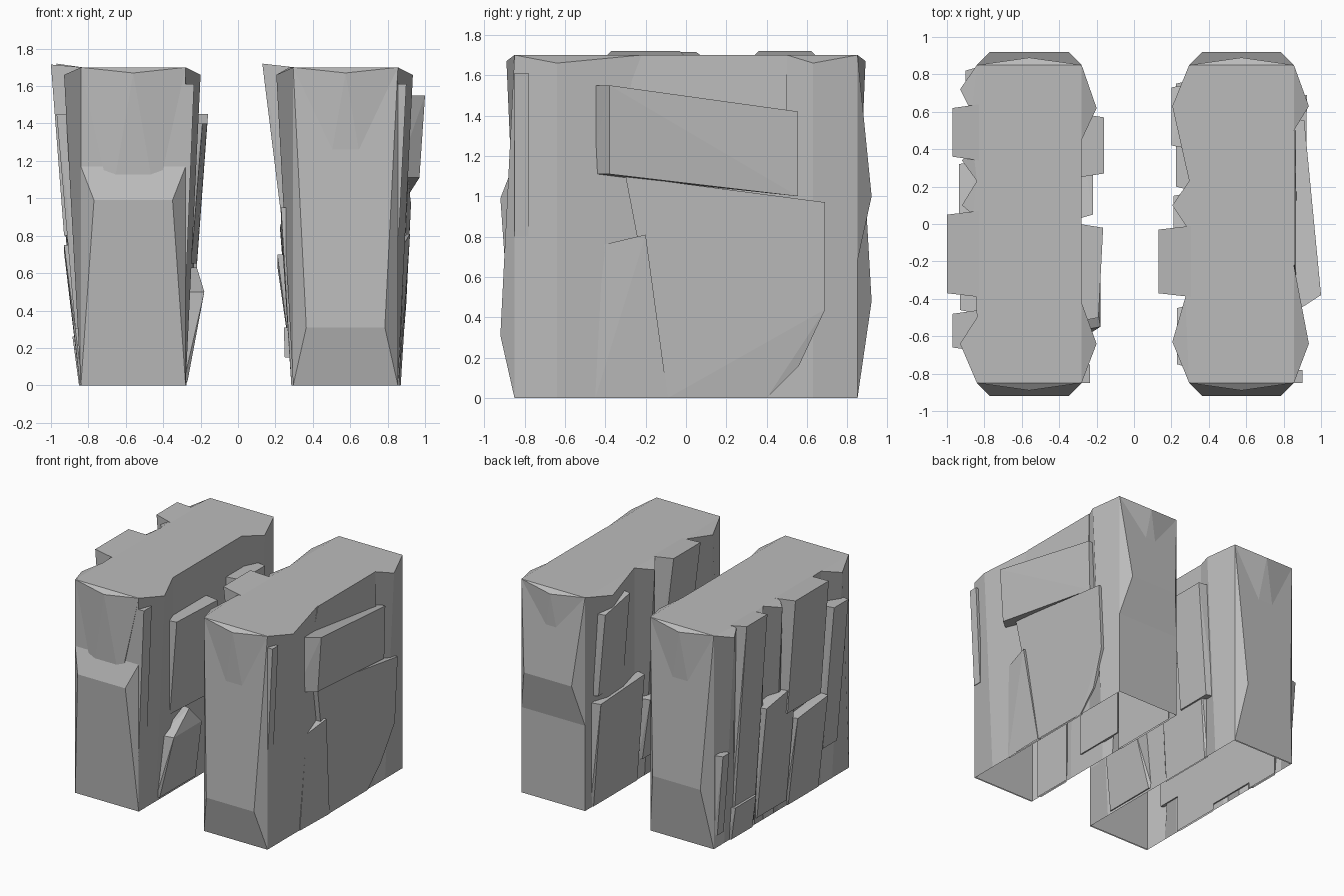
import bpy
import bmesh

cube = bpy.data.objects.get("Cube")
if cube:
    bpy.data.objects.remove(cube, do_unlink=True)

stone = bpy.data.materials.new("grey stone")
stone.use_nodes = True
GREY = (0.5, 0.5, 0.5, 1)
stone.diffuse_color = GREY
stone.node_tree.nodes["Principled BSDF"].inputs["Base Color"].default_value = GREY

HALF, END, TOP = 0.28, 0.85, 1.7
CENTRE = {"right": -0.56, "left": 0.575}


def finish(name, bm):
    """Orient the faces, open the underside and make the object."""
    bmesh.ops.recalc_face_normals(bm, faces=bm.faces)
    floor = [f for f in bm.faces if all(v.co.z < 0.001 for v in f.verts)]
    bmesh.ops.delete(bm, geom=floor, context="FACES")
    mesh = bpy.data.meshes.new(name)
    bm.to_mesh(mesh)
    bm.free()
    mesh.materials.append(stone)
    obj = bpy.data.objects.new(name, mesh)
    bpy.context.collection.objects.link(obj)


def hull(name, points):
    bm = bmesh.new()
    for p in points:
        bm.verts.new(p)
    res = bmesh.ops.convex_hull(bm, input=bm.verts)
    junk = [v for v in res["geom_interior"] + res["geom_unused"]
            if isinstance(v, bmesh.types.BMVert)]
    bmesh.ops.delete(bm, geom=list(set(junk)), context="VERTS")
    bmesh.ops.dissolve_limit(bm, angle_limit=0.02, verts=bm.verts, edges=bm.edges)
    finish(name, bm)


def wall(side, low_side, high_side):
    """Straight block at the foot with ridges that lean out towards the top.
    Each side is a list of (y, how far the point leans out)."""
    cx = CENTRE[side]
    outline = [(-1, y, out) for y, out in low_side]
    outline += [(1, y, out) for y, out in reversed(high_side)]
    bm = bmesh.new()
    foot = [bm.verts.new((cx + s * HALF, y, 0)) for s, y, out in outline]
    rim = [bm.verts.new((cx + s * (HALF + out), y, 1.66 if out > 0.05 else TOP))
           for s, y, out in outline]
    n = len(outline)
    cap = []
    for i in range(n):
        j = (i + 1) % n
        bm.faces.new((foot[i], foot[j], rim[j], rim[i]))
        if outline[i][2] > 0.05:
            bm.faces.new((rim[i - 1], rim[i], rim[j]))  # chipped corner
        else:
            cap.append(rim[i])
    bm.faces.new(foot)
    bm.faces.new(cap)
    finish(side + "_wall", bm)


def end_facet(name, side, facing, low, ridge, high):
    """Wedge on a short end with its ridge at a given height."""
    cx = CENTRE[side]
    pts = []
    for z, y, w in ((low, END, HALF), (ridge, 0.92, HALF - 0.07), (high, END, HALF)):
        for s in (-1, 1):
            pts += [(cx + s * w, facing * y, z), (cx + s * w, facing * (END - 0.01), z)]
    hull(name, pts)


def crown(name, side, facing):
    """Shallow chipped bulge under the top edge of a short end."""
    cx = CENTRE[side]
    pts = [(cx + s * HALF, facing * y, TOP) for s in (-1, 1) for y in (END, END - 0.01)]
    pts += [(cx + s * 0.12, facing * y, 0.98) for s in (-1, 1) for y in (0.86, END - 0.01)]
    pts.append((cx, facing * 0.89, 1.67))
    hull(name, pts)


def plate(name, side, outer, front=0.02, back=0.02):
    """Rock plate: an outer polygon joined back into the wall,
    with its front and back edges sloping by the given amounts."""
    cx = CENTRE[side]
    sign = 1 if outer[0][0] > cx else -1
    my = sum(p[1] for p in outer) / len(outer)
    inner = [(cx + sign * 0.27, y + (back if y > my else -front), min(z, TOP))
             for x, y, z in outer]
    hull(name, list(outer) + inner)


def strip(name, side, x_top, x_low, y0, y1, z0, z1, slant=0.0, edge=0.02):
    """Four sided leaning plate between two heights."""
    plate(name, side, [(x_top, y0, z1), (x_top, y1, z1 - slant),
                       (x_low, y1, z0), (x_low, y0, z0)], edge, edge)


# main blocks
wall("right",
     [(-END, 0), (-0.64, .09), (-.5, 0), (.05, .02), (.1, .08), (.23, 0),
      (.34, .08), (.4, .02), (.6, .03), (.72, .09), (END, 0)],
     [(-END, 0), (-0.64, .08), (-.42, 0), (.45, 0), (.62, .08), (END, 0)])
wall("left",
     [(-END, 0), (-.63, .09), (-.39, .02), (-.02, .01), (.1, .09), (.23, 0),
      (.63, .09), (END, 0)],
     [(-END, 0), (-.64, .08), (-.22, 0), (.5, 0), (.63, .08), (END, 0)])

# chipped short ends
end_facet("right_wall_front_facet", "right", -1, 0, 0.99, 1.17)
end_facet("right_wall_back_facet", "right", 1, 0, 0.48, TOP)
end_facet("left_wall_front_facet", "left", -1, 0, 0.31, TOP)
end_facet("left_wall_back_facet", "left", 1, 0.68, 1.0, TOP)
for side in CENTRE:
    crown(side + "_wall_front_crown", side, -1)
    crown(side + "_wall_back_crown", side, 1)

# outer plates of the left wall
plate("left_upper_plate", "left",
      [(1.0, -.38, 1.55), (.91, .555, 1.42), (.9, .555, 1.0), (.97, -.38, 1.11)], 0.1, 0)
plate("left_lower_slab", "left",
      [(.925, .69, .97), (.91, -.3, 1.1), (.865, -.09, 0), (.9, .69, .44),
       (.88, .4, .38), (.868, .56, .16), (.862, .4, 0)], 0, 0)
plate("left_foot_plate", "left",
      [(.92, -.2, .81), (.89, -.41, .76), (.86, -.45, 0), (.87, -.09, 0)], 0, 0)
plate("left_top_slab", "left",
      [(.86, -.22, 1.7), (.86, .5, 1.7), (.87, .5, 1.3), (.88, -.45, 1.1)], 0, 0)
strip("left_front_sliver", "left", .9, .86, -END, -.78, .8, 1.61, edge=0)

# inner plates of the left wall
strip("left_inner_top_plate", "left", .13, .25, -.37, -.03, .75, 1.72)
strip("left_inner_back_plate", "left", .2, .26, .42, .73, .88, 1.6, .06)
strip("left_inner_low_slab", "left", .225, .29, .2, .75, 0, .86, .03)
strip("left_inner_foot_plate", "left", .21, .28, -.25, .15, .15, .7, .06)
strip("left_inner_front_plate", "left", .23, .285, -.75, -.45, 0, .95, .1)
strip("left_inner_chip", "left", .245, .25, -.62, -.5, .15, .31)

# outer plates of the right wall
strip("right_back_plate", "right", -.97, -.85, .36, .62, .05, 1.72)
strip("right_top_plate", "right", -1.0, -.93, -.37, .05, .8, 1.715)
strip("right_middle_plate", "right", -.935, -.85, -.05, .32, .05, 1.0, .06)
strip("right_low_plate", "right", -.93, -.845, -.46, -.08, 0, .75, .04)
strip("right_front_plate", "right", -.97, -.87, -.66, -.48, .3, 1.45)
strip("right_corner_chip", "right", -.9, -.85, .74, .82, .1, .74)
strip("right_foot_chip", "right", -.885, -.85, .38, .64, 0, .26)

# inner plates of the right wall
plate("right_inner_upper_plate", "right",
      [(-.19, -.5, 1.4), (-.165, -.02, 1.4), (-.22, -.02, .65), (-.25, -.5, .65)])
strip("right_inner_back_plate", "right", -.16, -.23, .27, .57, .5, 1.45)
plate("right_inner_foot_plate", "right",
      [(-.22, -.3, .63), (-.18, -.55, .5), (-.18, -.2, .5), (-.27, -.6, .02), (-.27, -.15, .02)])
strip("right_inner_middle_slab", "right", -.22, -.275, .05, .5, 0, .95, .08)
strip("right_front_sliver", "right", -.235, -.28, -END, -.75, .5, 1.61, edge=0)
